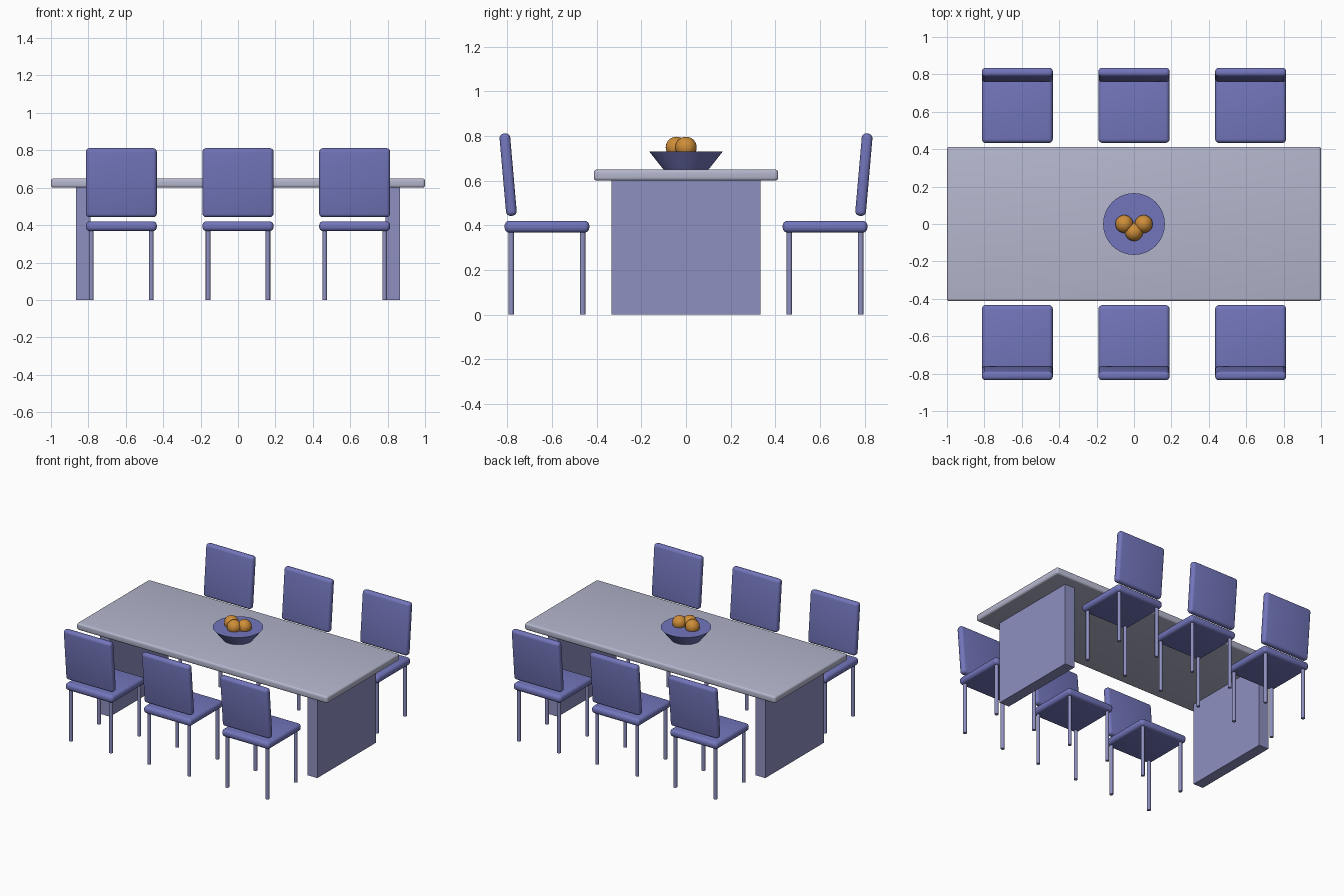
import bpy
import bmesh
from math import radians
from mathutils import Matrix, Vector

cube = bpy.data.objects.get("Cube")
if cube:
    bpy.data.objects.remove(cube, do_unlink=True)


def material(name, rgb):
    mat = bpy.data.materials.new(name)
    mat.use_nodes = True
    colour = (*rgb, 1)
    mat.diffuse_color = colour
    mat.node_tree.nodes["Principled BSDF"].inputs["Base Color"].default_value = colour
    return mat


VIOLET = material("violet upholstery", (0.17, 0.18, 0.50))
LAVENDER = material("lavender supports", (0.27, 0.28, 0.53))
GREY = material("pale grey tabletop", (0.46, 0.47, 0.61))
ORANGE = material("orange fruit", (0.62, 0.27, 0.04))


def finish(name, bm, mat, location, tilt=0):
    """Turn a bmesh into a placed, smooth-shaded object."""
    mesh = bpy.data.meshes.new(name)
    bm.to_mesh(mesh)
    bm.free()
    mesh.materials.append(mat)
    obj = bpy.data.objects.new(name, mesh)
    bpy.context.collection.objects.link(obj)
    obj.location = location
    obj.rotation_euler.x = tilt
    bpy.ops.object.select_all(action="DESELECT")
    obj.select_set(True)
    bpy.context.view_layer.objects.active = obj
    bpy.ops.object.shade_smooth_by_angle(angle=radians(35))
    return obj


def box(name, size, location, mat, rounding=0, tilt=0):
    bm = bmesh.new()
    bmesh.ops.create_cube(bm, size=1, matrix=Matrix.Diagonal((*size, 1)))
    if rounding:
        bmesh.ops.bevel(bm, geom=bm.edges[:], offset=rounding, segments=4,
                        profile=0.5, affect="EDGES")
    return finish(name, bm, mat, location, tilt)


def cone(name, bottom, top, height, location, mat, sides):
    bm = bmesh.new()
    bmesh.ops.create_cone(bm, cap_ends=True, segments=sides,
                          radius1=bottom, radius2=top, depth=height)
    return finish(name, bm, mat, location)


def chair(name, x, side):
    """One chair; side is -1 at the front of the table and +1 behind it."""
    y = side * 0.623
    box(name + "_seat", (0.38, 0.38, 0.053), (x, y, 0.394), VIOLET, 0.022)
    box(name + "_backrest", (0.38, 0.048, 0.37), (x, side * 0.797, 0.627),
        VIOLET, 0.02, tilt=-side * radians(5))
    for dx in (-0.16, 0.16):
        for dy in (-0.16, 0.16):
            cone(name + "_leg", 0.0125, 0.0125, 0.375,
                 (x + dx, y + dy, 0.1875), LAVENDER, 16)


# Table
box("tabletop", (2, 0.826, 0.05), (0, 0, 0.625), GREY, 0.014)
for label, x in (("right", -0.827), ("left", 0.827)):
    box(label + "_table_panel", (0.078, 0.666, 0.602), (x, 0, 0.301), LAVENDER)

# Chairs along both long sides
for row, side in (("front", -1), ("back", 1)):
    for place, x in (("right", -0.624), ("middle", 0), ("left", 0.624)):
        chair(f"{row}_{place}_chair", x, side)

# Filled bowl with three fruits
cone("bowl", 0.1, 0.165, 0.082, (0, 0, 0.69), VIOLET, 48)
for spot in ((-0.052, 0), (0.052, 0), (0, -0.043)):
    ball = bmesh.new()
    bmesh.ops.create_uvsphere(ball, u_segments=24, v_segments=16, radius=0.048)
    finish("fruit", ball, ORANGE, Vector((*spot, 0.749)))
